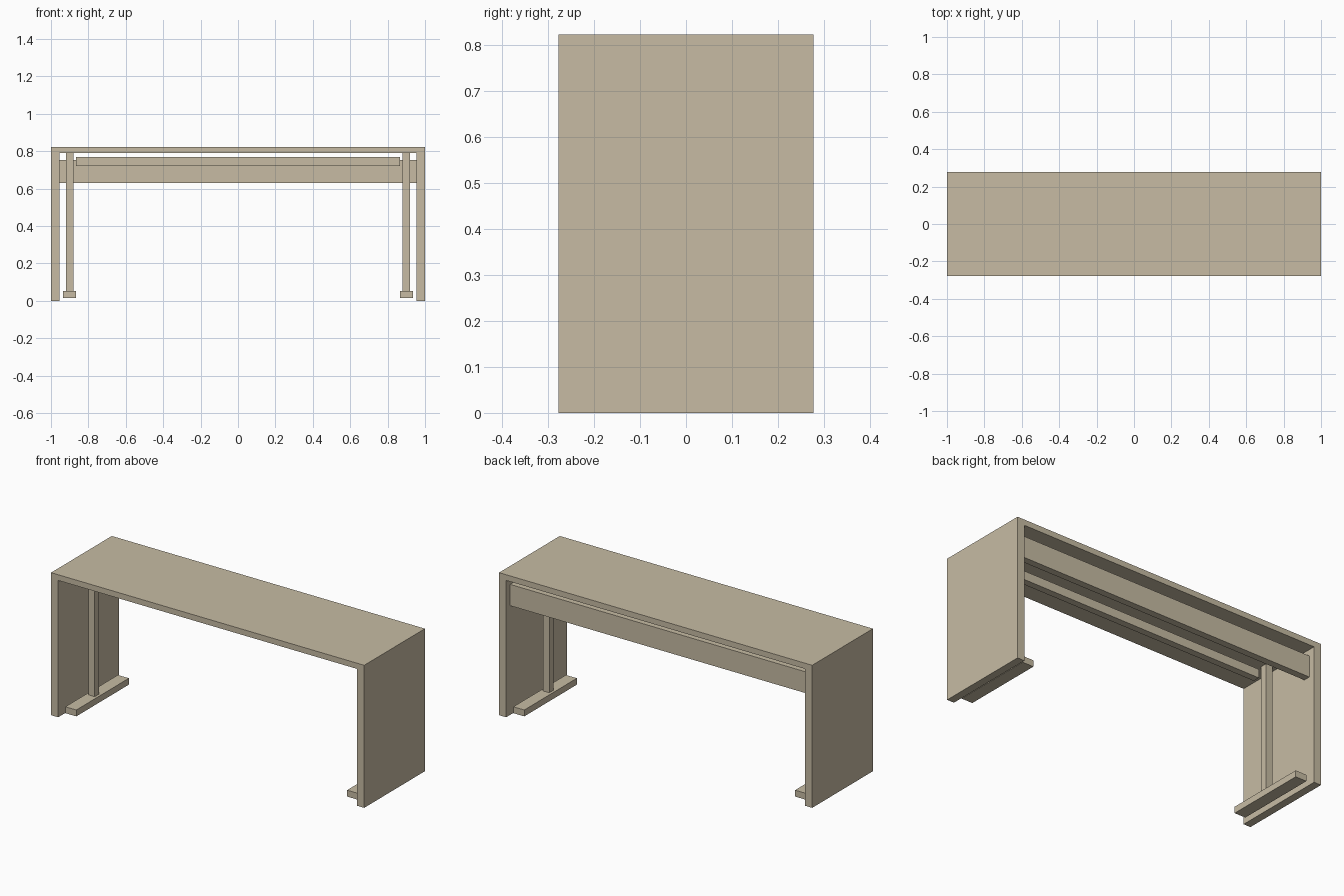
import bpy
import bmesh
from mathutils import Vector

cube = bpy.data.objects.get("Cube")
if cube:
    bpy.data.objects.remove(cube, do_unlink=True)

# Single beige wood colour
wood = bpy.data.materials.new("beige_wood")
wood.use_nodes = True
tone = (0.57, 0.50, 0.37, 1)
wood.diffuse_color = tone
wood.node_tree.nodes["Principled BSDF"].inputs["Base Color"].default_value = tone


def add_object(name, bm):
    bmesh.ops.recalc_face_normals(bm, faces=bm.faces)
    mesh = bpy.data.meshes.new(name)
    bm.to_mesh(mesh)
    bm.free()
    mesh.materials.append(wood)
    obj = bpy.data.objects.new(name, mesh)
    bpy.context.collection.objects.link(obj)
    return obj


def box(name, x, y, z):
    """Box from (min, max) ranges on each axis."""
    bm = bmesh.new()
    bmesh.ops.create_cube(bm, size=1)
    for v in bm.verts:
        v.co = Vector(r[0] if c < 0 else r[1] for c, r in zip(v.co, (x, y, z)))
    return add_object(name, bm)


HALF, DEPTH, HEIGHT = 1.0, 0.277, 0.823
INNER, UNDER = 0.955, 0.79

# Desk shell: upside-down U profile extruded front to back
bm = bmesh.new()
profile = [(-HALF, 0), (-HALF, HEIGHT), (HALF, HEIGHT), (HALF, 0),
           (INNER, 0), (INNER, UNDER), (-INNER, UNDER), (-INNER, 0)]
face = bm.faces.new([bm.verts.new((x, -DEPTH, z)) for x, z in profile])
swept = bmesh.ops.extrude_face_region(bm, geom=[face])["geom"]
bmesh.ops.translate(bm, vec=(0, 2 * DEPTH, 0),
                    verts=[g for g in swept if isinstance(g, bmesh.types.BMVert)])
add_object("desk_shell", bm)

# Back modesty panel and the rail under the top
box("back_panel", (-INNER, INNER), (0.20, 0.24), (0.63, 0.753))
box("under_rail", (-0.865, 0.865), (-0.09, -0.05), (0.72, 0.77))

# Inner legs on long feet, one pair per side
for side, s in (("left", 1), ("right", -1)):
    box(side + "_inner_leg", sorted((s * 0.88, s * 0.92)), (-0.05, -0.01), (0.052, UNDER))
    box(side + "_foot", sorted((s * 0.865, s * 0.935)), (-0.24, 0.24), (0.015, 0.052))
